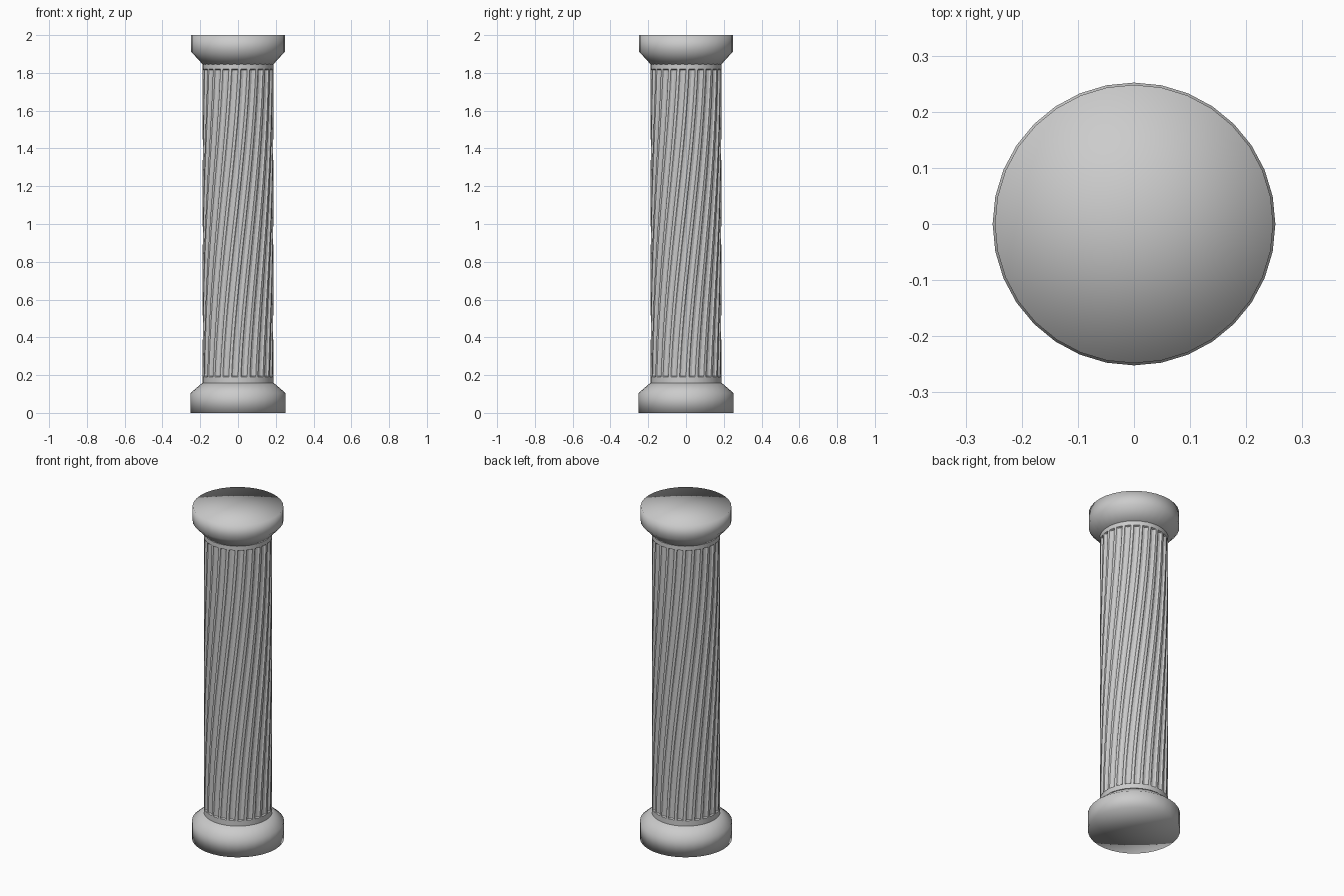
import bpy, bmesh
from math import sin, cos, pi, radians

if "Cube" in bpy.data.objects:
    bpy.data.objects.remove(bpy.data.objects["Cube"])


def lathe(name, profile, sides=32):
    """Revolve (radius, z) points, closing both ends with a fan."""
    bm = bmesh.new()
    rings = [[bm.verts.new((r * cos(2 * pi * i / sides), r * sin(2 * pi * i / sides), z))
              for i in range(sides)] for r, z in profile]
    skin(bm, rings)
    return finish(bm, name, rings, profile[0][1], profile[-1][1])


def skin(bm, rings):
    for a, b in zip(rings, rings[1:]):
        n = len(a)
        for i in range(n):
            bm.faces.new((a[i], a[(i + 1) % n], b[(i + 1) % n], b[i]))


def finish(bm, name, rings, z0, z1):
    for ring, z, flip in ((rings[0], z0, True), (rings[-1], z1, False)):
        c = bm.verts.new((0, 0, z))
        n = len(ring)
        for i in range(n):
            a, b = ring[i], ring[(i + 1) % n]
            bm.faces.new((b, a, c) if flip else (a, b, c))
    for f in bm.faces:
        f.smooth = True
    me = bpy.data.meshes.new(name)
    bm.to_mesh(me)
    bm.free()
    ob = bpy.data.objects.new(name, me)
    bpy.context.collection.objects.link(ob)
    return ob


# base and capital: soft shaded 32-sided turnings
lathe("base", [(0.252, 0), (0.252, 0.105), (0.19, 0.158)])
lathe("capital", [(0.187, 1.845), (0.248, 1.912), (0.248, 2.0)])

# shaft: round-bottomed flutes that twist between plain end bands
FLUTES, TWIST, R, DEPTH = 24, radians(45), 0.187, 0.011
Z0, Z1, STEPS = 0.19, 1.82, 40
SHAPE = [(0.0, 0), (0.30, 0), (0.42, 0.7), (0.65, 1), (0.88, 0.7)]

levels = [(0.15, 0), (Z0, 0), (Z0 + 0.004, 1)]
levels += [(Z0 + (Z1 - Z0) * k / STEPS, 1) for k in range(1, STEPS)]
levels += [(Z1 - 0.004, 1), (Z1, 0), (1.85, 0)]

bm = bmesh.new()
rings = []
for z, cut in levels:
    t = min(max((z - Z0) / (Z1 - Z0), 0), 1)
    turn = TWIST * (0.5 * t + 0.5 * t * t * (3 - 2 * t))
    ring = []
    for k in range(FLUTES):
        for u, d in SHAPE:
            a = 2 * pi * (k + u) / FLUTES + turn
            r = R - DEPTH * d * cut
            ring.append(bm.verts.new((r * cos(a), r * sin(a), z)))
    rings.append(ring)
skin(bm, rings)
shaft = finish(bm, "fluted_shaft", rings, levels[0][0], levels[-1][0])
bpy.context.view_layer.objects.active = shaft
shaft.select_set(True)
bpy.ops.object.shade_smooth_by_angle(angle=radians(30))
